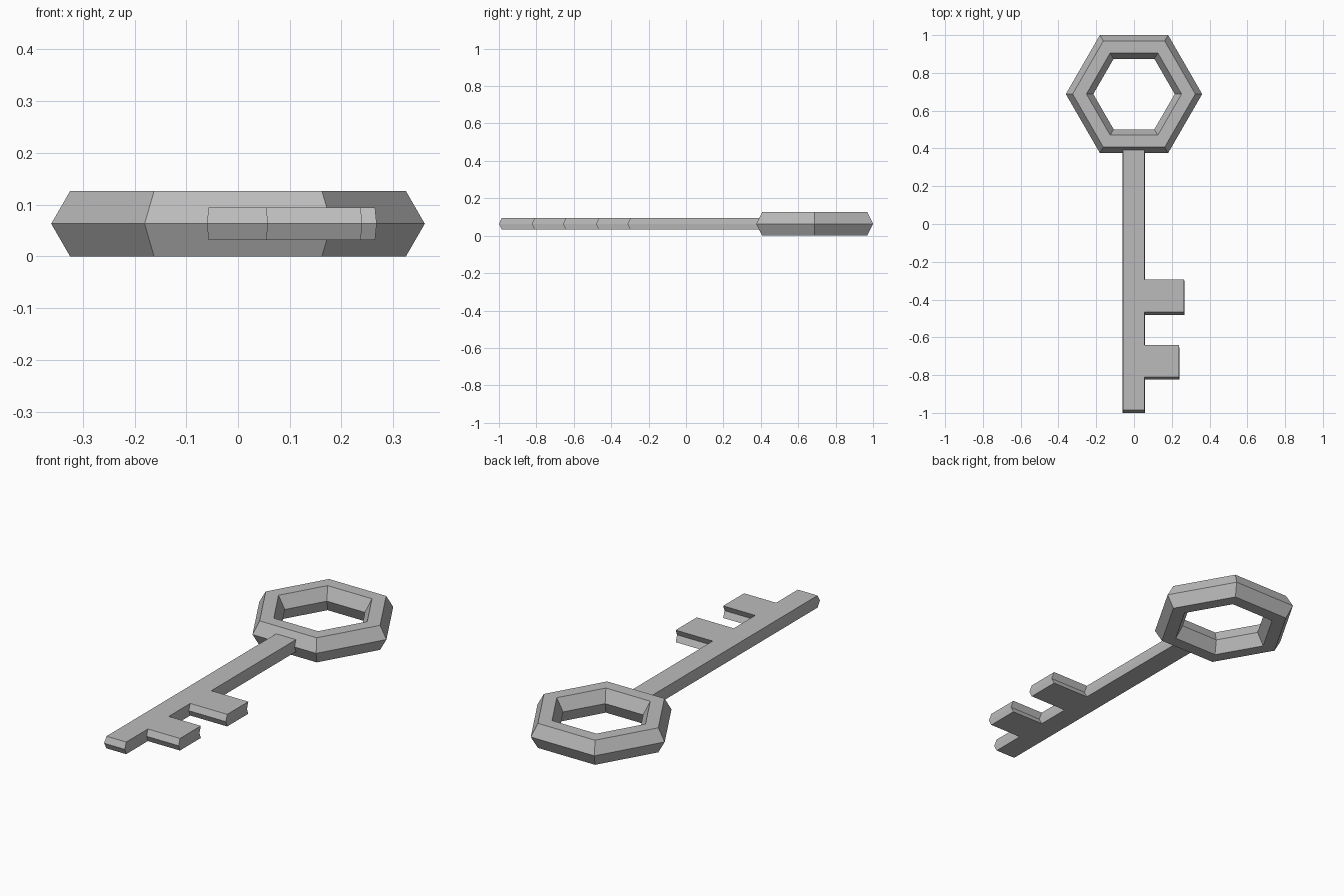
import bpy
import bmesh
import math

if "Cube" in bpy.data.objects:
    bpy.data.objects.remove(bpy.data.objects["Cube"])

grey = bpy.data.materials.new("grey metal")
grey.diffuse_color = (0.5, 0.5, 0.5, 1)
grey.use_nodes = True
grey.node_tree.nodes["Principled BSDF"].inputs["Base Color"].default_value = grey.diffuse_color

MID_Z = 0.063
HALF_BLADE = 0.031

# Hexagonal ring handle with a six-sided section
MINOR = MID_Z / math.sin(math.radians(60))
bpy.ops.mesh.primitive_torus_add(
    major_segments=6, minor_segments=6,
    major_radius=0.361 - MINOR, minor_radius=MINOR,
    location=(0, 0.688, MID_Z))
handle = bpy.context.object
handle.name = "ring_handle"
handle.data.materials.append(grey)

# Shaft and teeth share one outline, anticlockwise from the tip
outline = [(-0.057, -0.985), (0.055, -0.985)]
for reach, front, back in ((0.237, -0.809, -0.640), (0.265, -0.466, -0.295)):
    outline += [(0.055, front), (reach, front), (reach, back), (0.055, back)]
outline += [(0.055, 0.44), (-0.057, 0.44)]

# Three stacked layers: the middle one swells sideways and leans to the tip
bm = bmesh.new()
layers = []
for z, swell, lean in ((-HALF_BLADE, 0, 0), (0, 0.003, 0.015), (HALF_BLADE, 0, 0)):
    layers.append([bm.verts.new((x + math.copysign(swell, x), y - lean, MID_Z + z))
                   for x, y in outline])
bm.faces.new(layers[0][::-1])
bm.faces.new(layers[2])
n = len(outline)
for low, high in zip(layers, layers[1:]):
    for i in range(n):
        j = (i + 1) % n
        bm.faces.new((low[i], low[j], high[j], high[i]))
bmesh.ops.recalc_face_normals(bm, faces=bm.faces)
mesh = bpy.data.meshes.new("shaft_and_teeth")
bm.to_mesh(mesh)
bm.free()
mesh.materials.append(grey)
blade = bpy.data.objects.new("shaft_and_teeth", mesh)
bpy.context.collection.objects.link(blade)
